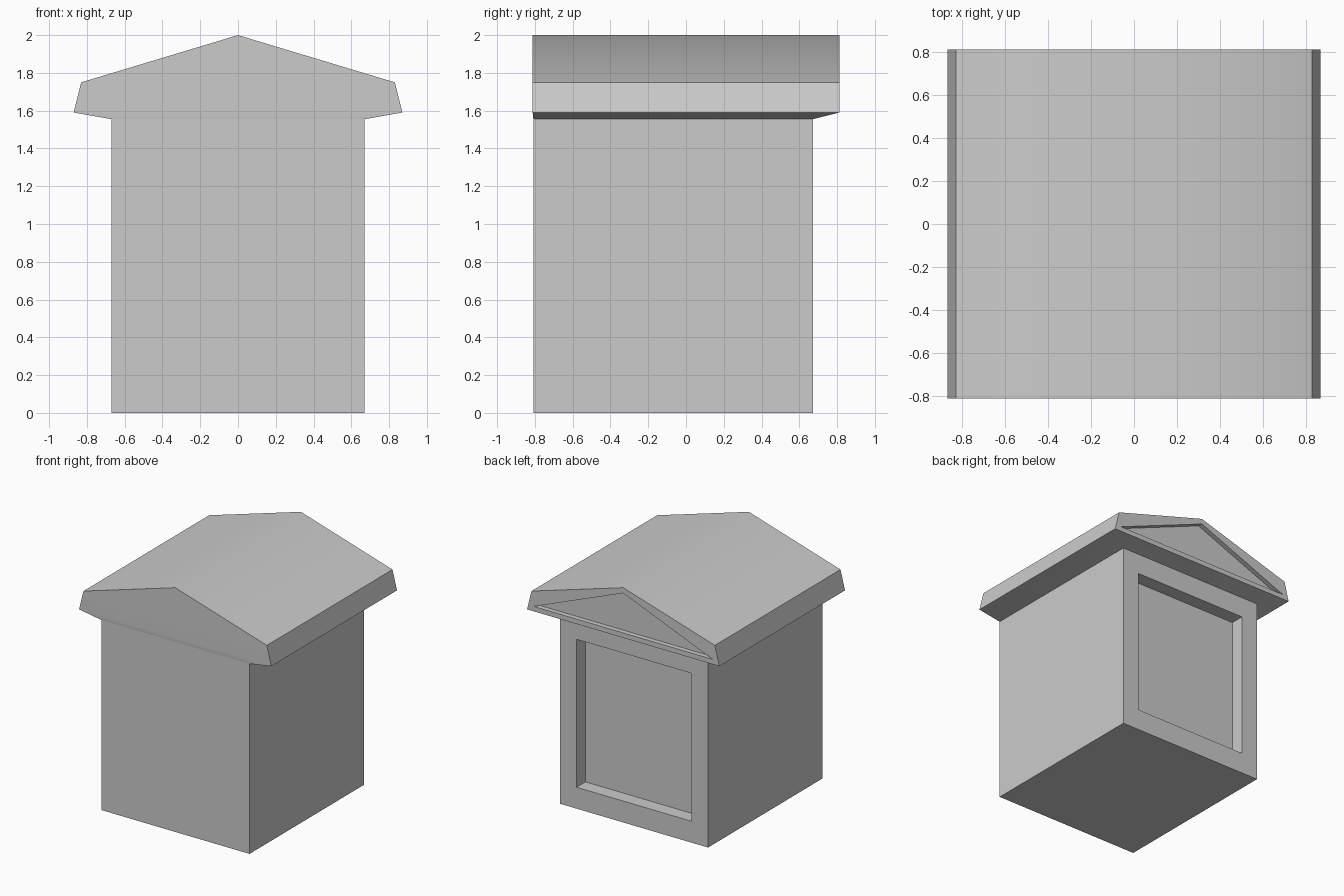
import bpy, bmesh, math

if "Cube" in bpy.data.objects:
    bpy.data.objects.remove(bpy.data.objects["Cube"])


def make_solid(name, rings):
    """Closed solid skinned through equal-length rings of points."""
    bm = bmesh.new()
    loops = [[bm.verts.new(p) for p in ring] for ring in rings]
    n = len(loops[0])
    for a, b in zip(loops, loops[1:]):
        for i in range(n):
            j = (i + 1) % n
            bm.faces.new((a[i], a[j], b[j], b[i]))
    bm.faces.new(loops[0])
    bm.faces.new(loops[-1])
    return finish(name, bm)


def finish(name, bm):
    bmesh.ops.recalc_face_normals(bm, faces=bm.faces)
    mesh = bpy.data.meshes.new(name)
    bm.to_mesh(mesh)
    bm.free()
    obj = bpy.data.objects.new(name, mesh)
    bpy.context.collection.objects.link(obj)
    return obj


def extrude_y(profile, y0, y1):
    return [[(x, y, z) for x, z in profile] for y in (y0, y1)]


def cut(obj, cutter):
    """Subtract the cutter and remove it."""
    cutter.hide_render = True
    mod = obj.modifiers.new("recess", 'BOOLEAN')
    mod.operation = 'DIFFERENCE'
    mod.solver = 'EXACT'
    mod.object = cutter
    bpy.context.view_layer.objects.active = obj
    bpy.ops.object.modifier_apply(modifier=mod.name)
    bpy.data.objects.remove(cutter)


def smooth(obj, degrees):
    bpy.ops.object.select_all(action='DESELECT')
    obj.select_set(True)
    bpy.context.view_layer.objects.active = obj
    bpy.ops.object.shade_smooth_by_angle(angle=math.radians(degrees))


W, FRONT, BACK, TOP = 0.67, -0.808, 0.672, 1.555   # body extents
ROOF_Y = 0.812

# Body box with a recessed panel in the back
body = make_solid("body", extrude_y([(-W, 0), (W, 0), (W, TOP), (-W, TOP)], FRONT, BACK))
panel = [(-0.52, 0.175), (0.52, 0.175), (0.52, 1.385), (-0.52, 1.385)]
cut(body, make_solid("panel_cutter", extrude_y(panel, BACK - 0.115, BACK + 0.1)))

# Gabled roof whose underside tapers in to the body
bm = bmesh.new()
gable = [(-0.87, 1.59), (-0.83, 1.75), (0, 2.0), (0.83, 1.75), (0.87, 1.59)]
front, back = [[bm.verts.new((x, y, z)) for x, z in gable] for y in (-ROOF_Y, ROOF_Y)]
for i in range(4):
    bm.faces.new((front[i], front[i + 1], back[i + 1], back[i]))
bm.faces.new(front)
bm.faces.new(back)
eave = [front[0], front[4], back[4], back[0]]
seat = [bm.verts.new((x, y, TOP)) for x, y in ((-W, FRONT), (W, FRONT), (W, BACK), (-W, BACK))]
for i in range(4):
    j = (i + 1) % 4
    bm.faces.new((eave[i], eave[j], seat[j], seat[i]))
bm.faces.new(seat)
roof = finish("roof", bm)

# Shallow triangular recess in the back gable
triangle = [(-0.81, 1.63), (0.81, 1.63), (0, 1.955)]
cut(roof, make_solid("gable_cutter", extrude_y(triangle, ROOF_Y - 0.04, ROOF_Y + 0.1)))

for part in (body, roof):
    smooth(part, 40)
